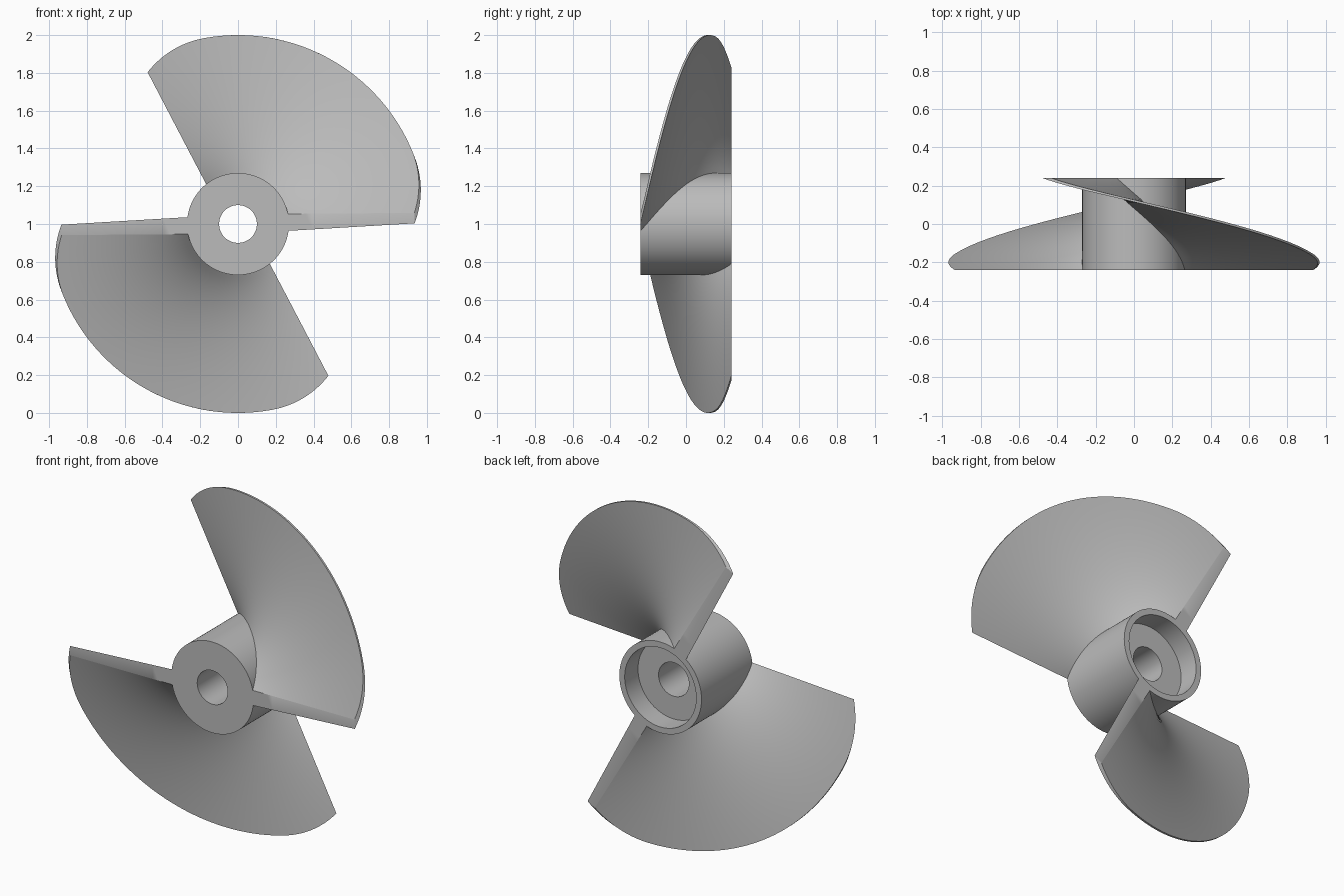
import bpy, bmesh, math
from mathutils import Matrix, Vector

if "Cube" in bpy.data.objects:
    bpy.data.objects.remove(bpy.data.objects["Cube"], do_unlink=True)

HALF = 0.24            # half the axial length
HUB_R = 0.27
CENTRE = Vector((0, 0, 1))
START, SWEEP = math.radians(1.9), math.radians(117.2)

grey = bpy.data.materials.new("plain grey")
grey.use_nodes = True
grey.diffuse_color = (0.5, 0.5, 0.5, 1)
grey.node_tree.nodes["Principled BSDF"].inputs["Base Color"].default_value = (0.5, 0.5, 0.5, 1)


def make_object(name, bm):
    bmesh.ops.recalc_face_normals(bm, faces=bm.faces)
    mesh = bpy.data.meshes.new(name)
    bm.to_mesh(mesh)
    bm.free()
    mesh.materials.append(grey)
    obj = bpy.data.objects.new(name, mesh)
    bpy.context.collection.objects.link(obj)
    bpy.ops.object.select_all(action='DESELECT')
    obj.select_set(True)
    bpy.context.view_layer.objects.active = obj
    bpy.ops.object.shade_smooth_by_angle(angle=math.radians(30))
    return obj


# Hub: turned profile with a shaft hole and a recess in the back
def build_hub():
    bm = bmesh.new()
    profile = [(0.1, -HALF), (HUB_R, -HALF), (HUB_R, HALF),
               (0.235, HALF), (0.235, 0.115), (0.1, 0.115)]
    verts = [bm.verts.new((r, y, 1)) for r, y in profile]
    edges = [bm.edges.new((verts[i - 1], verts[i])) for i in range(len(verts))]
    bmesh.ops.spin(bm, geom=verts + edges, cent=CENTRE, axis=(0, 1, 0),
                   angle=math.tau, steps=96, use_merge=True)
    bmesh.ops.remove_doubles(bm, verts=bm.verts, dist=1e-5)
    return make_object("hub", bm)


# Blade: helical sweep of a thin wedge that tapers towards the rim
def rim_radius(u):
    s = min(1, min(u, 1 - u) / 0.17)
    return 1 - 0.065 * (1 - s) ** 2


def blade_point(u, t, side):
    root = HUB_R - 0.01
    r = root + (rim_radius(u) - root) * t
    half_width = 0.045 - 0.0265 * (r - HUB_R)
    a = START + SWEEP * u + side * half_width / r
    return CENTRE + Vector((r * math.cos(a), HALF * (2 * u - 1), r * math.sin(a)))


def build_blade(name, turn):
    bm = bmesh.new()
    steps, spans = 96, 20
    rings = []
    for i in range(steps + 1):
        u = 0.5 - 0.5 * math.cos(math.pi * i / steps)
        ring = [blade_point(u, j / spans, 1) for j in range(spans + 1)]
        ring += [blade_point(u, j / spans, -1) for j in range(spans, -1, -1)]
        rings.append([bm.verts.new(p) for p in ring])
    count = len(rings[0])
    for a, b in zip(rings, rings[1:]):
        for j in range(count):
            k = (j + 1) % count
            bm.faces.new((a[j], a[k], b[k], b[j]))
    # Flat ends
    for ring in (rings[0], rings[-1]):
        for j in range(spans):
            bm.faces.new((ring[j], ring[j + 1], ring[-2 - j], ring[-1 - j]))
    bmesh.ops.rotate(bm, verts=bm.verts, cent=CENTRE,
                     matrix=Matrix.Rotation(turn, 3, 'Y'))
    return make_object(name, bm)


build_hub()
build_blade("upper_blade", 0)
build_blade("lower_blade", math.pi)
